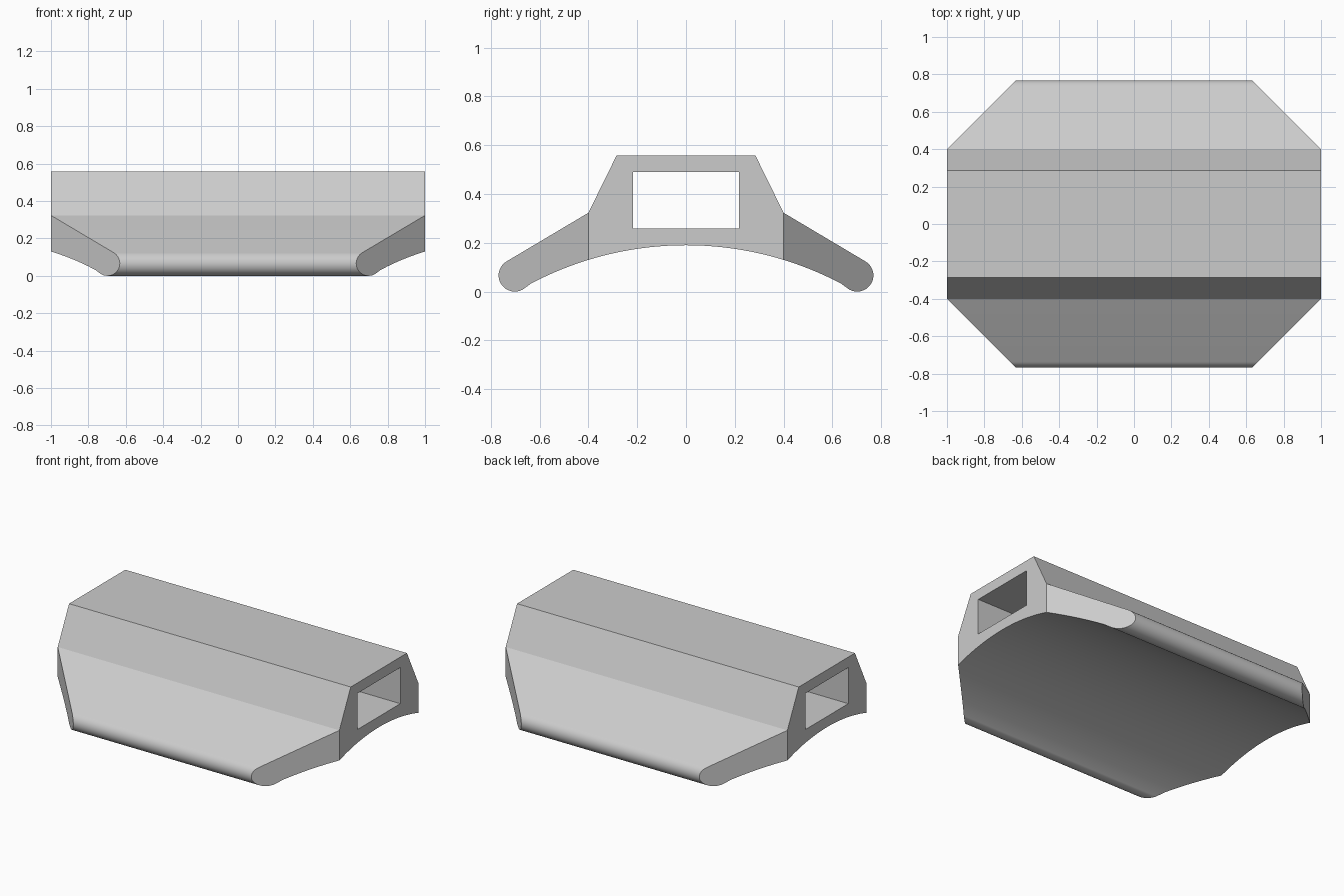
import bpy, bmesh
from math import sin, cos, atan2, sqrt, radians
from mathutils import Matrix

default = bpy.data.objects.get("Cube")
if default:
    bpy.data.objects.remove(default, do_unlink=True)

# Main sizes
HALF_LENGTH, BODY_HALF = 1.0, 0.4
FOOT_R, FOOT_Y = 0.0665, 0.7015
ARCH_TOP, ARCH_R = 0.19, 1.363
ARCH_Z = ARCH_TOP - ARCH_R


def arch(y):
    return (y, ARCH_Z + sqrt(ARCH_R ** 2 - y * y))


def half_length(y):
    # Corners are cut at 45 degrees outside the body
    return HALF_LENGTH - max(0, y - BODY_HALF)


# Half cross-section: roof, rounded foot, underside arch, tunnel
start = radians(59.5)
end = atan2(ARCH_Z - FOOT_R, -FOOT_Y)
STEPS = 24
foot = []
for i in range(STEPS + 1):
    a = start + (end - start) * i / STEPS
    foot.append((FOOT_Y + FOOT_R * cos(a), FOOT_R + FOOT_R * sin(a)))
inner_y = foot[-1][0]
under_wing = [arch(inner_y + (BODY_HALF - inner_y) * i / 8) for i in range(1, 9)]
under_body = [arch(BODY_HALF * (1 - i / 10)) for i in range(1, 11)]
roof = [(0, 0.557), (0.285, 0.557), (BODY_HALF, 0.323)]
tunnel = [(0, 0.258), (0.218, 0.258), (0.218, 0.49), (0, 0.49)]
wing = [roof[-1]] + foot + under_wing
outline = roof[:-1] + wing + under_body + tunnel

# Span the section lengthwise and close its ends
bm = bmesh.new()
ends = []
for side in (-1, 1):
    ends.append([bm.verts.new((side * half_length(y), y, z)) for y, z in outline])
first = len(roof) - 1
last = first + len(wing) - 1
for ring in ends:
    bm.faces.new(ring[first:last + 1])
    bm.faces.new(ring[:first + 1] + ring[last:])
count = len(outline)
for i in range(count):
    j = (i + 1) % count
    if outline[i][0] == 0 and outline[j][0] == 0:
        continue  # open on the centre plane
    bm.faces.new((ends[0][i], ends[0][j], ends[1][j], ends[1][i]))

# Mirror front to back
bmesh.ops.mirror(bm, geom=bm.verts[:] + bm.edges[:] + bm.faces[:],
                 matrix=Matrix.Identity(4), merge_dist=0.0001, axis='Y')
bmesh.ops.remove_doubles(bm, verts=bm.verts[:], dist=0.0001)
bmesh.ops.recalc_face_normals(bm, faces=bm.faces[:])
mesh = bpy.data.meshes.new("arched_block")
bm.to_mesh(mesh)
bm.free()

# Grey finish
grey = bpy.data.materials.new("light grey")
grey.use_nodes = True
grey.diffuse_color = (0.6, 0.6, 0.6, 1)
grey.node_tree.nodes["Principled BSDF"].inputs["Base Color"].default_value = (0.6, 0.6, 0.6, 1)
mesh.materials.append(grey)

block = bpy.data.objects.new("arched_block", mesh)
bpy.context.collection.objects.link(block)
bpy.ops.object.select_all(action='DESELECT')
block.select_set(True)
bpy.context.view_layer.objects.active = block
bpy.ops.object.shade_smooth_by_angle(angle=radians(25))
